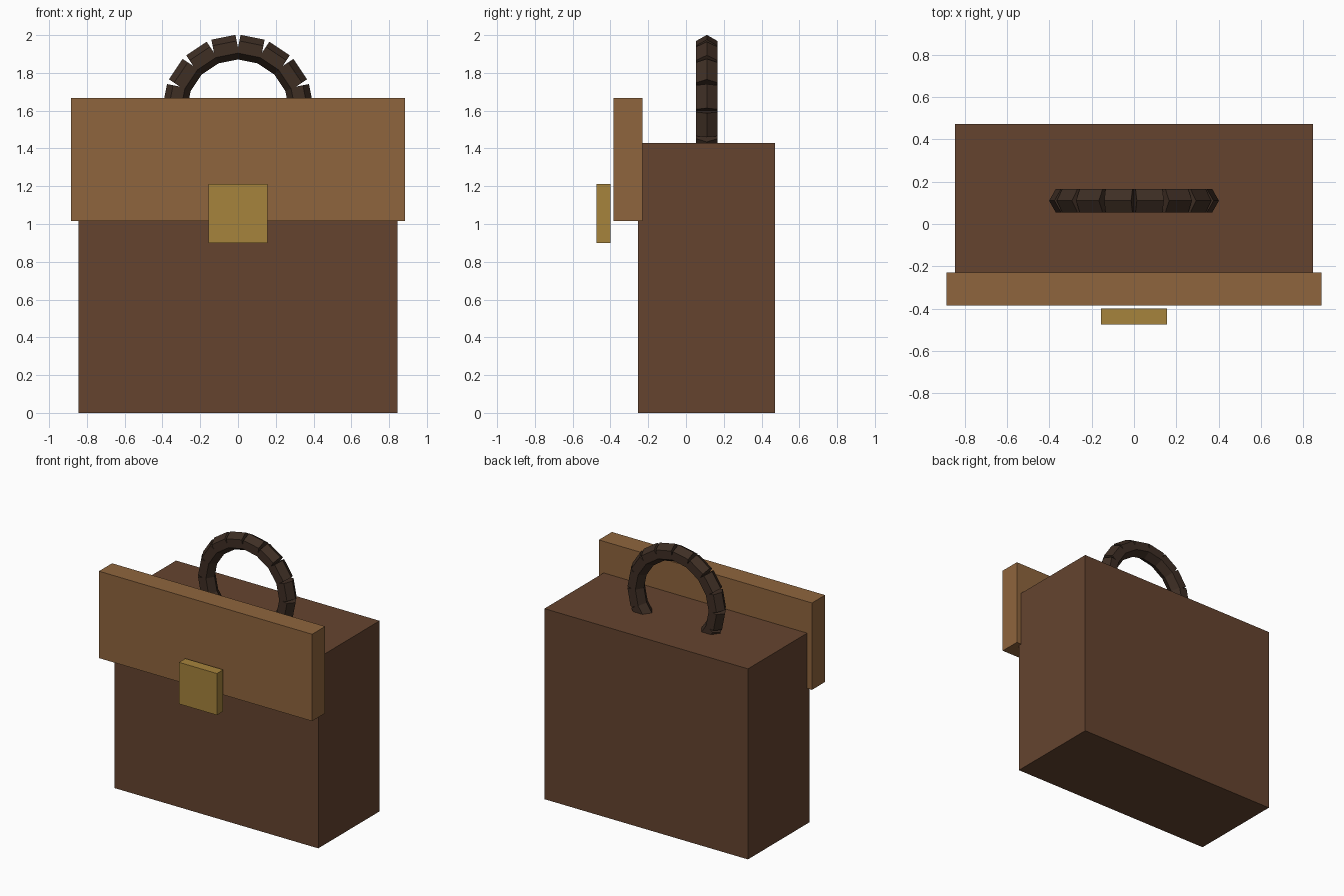
import bpy
import math
from mathutils import Matrix, Vector

cube = bpy.data.objects.get("Cube")
if cube:
    bpy.data.objects.remove(cube, do_unlink=True)


def srgb(r, g, b):
    """Convert 0-255 display values to a linear colour."""
    def lin(c):
        c /= 255
        return c / 12.92 if c <= 0.04045 else ((c + 0.055) / 1.055) ** 2.4
    return (lin(r), lin(g), lin(b), 1.0)


def material(name, colour):
    mat = bpy.data.materials.new(name)
    mat.use_nodes = True
    mat.diffuse_color = colour
    mat.node_tree.nodes["Principled BSDF"].inputs["Base Color"].default_value = colour
    return mat


def box(name, low, high, mat):
    low, high = Vector(low), Vector(high)
    bpy.ops.mesh.primitive_cube_add(size=1)
    obj = bpy.context.object
    obj.name = name
    obj.data.transform(Matrix.Translation((low + high) / 2) @ Matrix.Diagonal((*(high - low), 1)))
    obj.data.materials.append(mat)
    return obj


dark_leather = material("dark brown leather", srgb(101, 68, 47))
tan_leather = material("tan leather", srgb(143, 101, 61))
handle_leather = material("blackish brown leather", srgb(62, 46, 36))
brass = material("brass", srgb(166, 131, 60))

# Bag body, front flap and clasp
box("bag_body", (-0.845, -0.255, 0), (0.845, 0.472, 1.43), dark_leather)
box("front_flap", (-0.885, -0.385, 1.015), (0.885, -0.23, 1.667), tan_leather)
box("clasp", (-0.157, -0.475, 0.90), (0.157, -0.40, 1.212), brass)

# Handle: straight six-sided links set around a ring that sinks into the body
STEP = math.radians(22.5)
RING_CENTRE = Vector((0, 0.11, 1.6))
for i in range(12):
    angle = (i - 1.5) * STEP
    bpy.ops.mesh.primitive_cylinder_add(vertices=6, radius=0.065, depth=0.13)
    link = bpy.context.object
    link.name = f"handle_link_{i + 1}"
    # Turn a corner of the hexagon outward, then swing the link around the ring
    link.data.transform(Matrix.Rotation(math.radians(90), 4, "Z"))
    link.data.transform(Matrix.Translation(RING_CENTRE)
                        @ Matrix.Rotation(-angle, 4, "Y")
                        @ Matrix.Translation((0.331, 0, 0)))
    link.data.materials.append(handle_leather)
